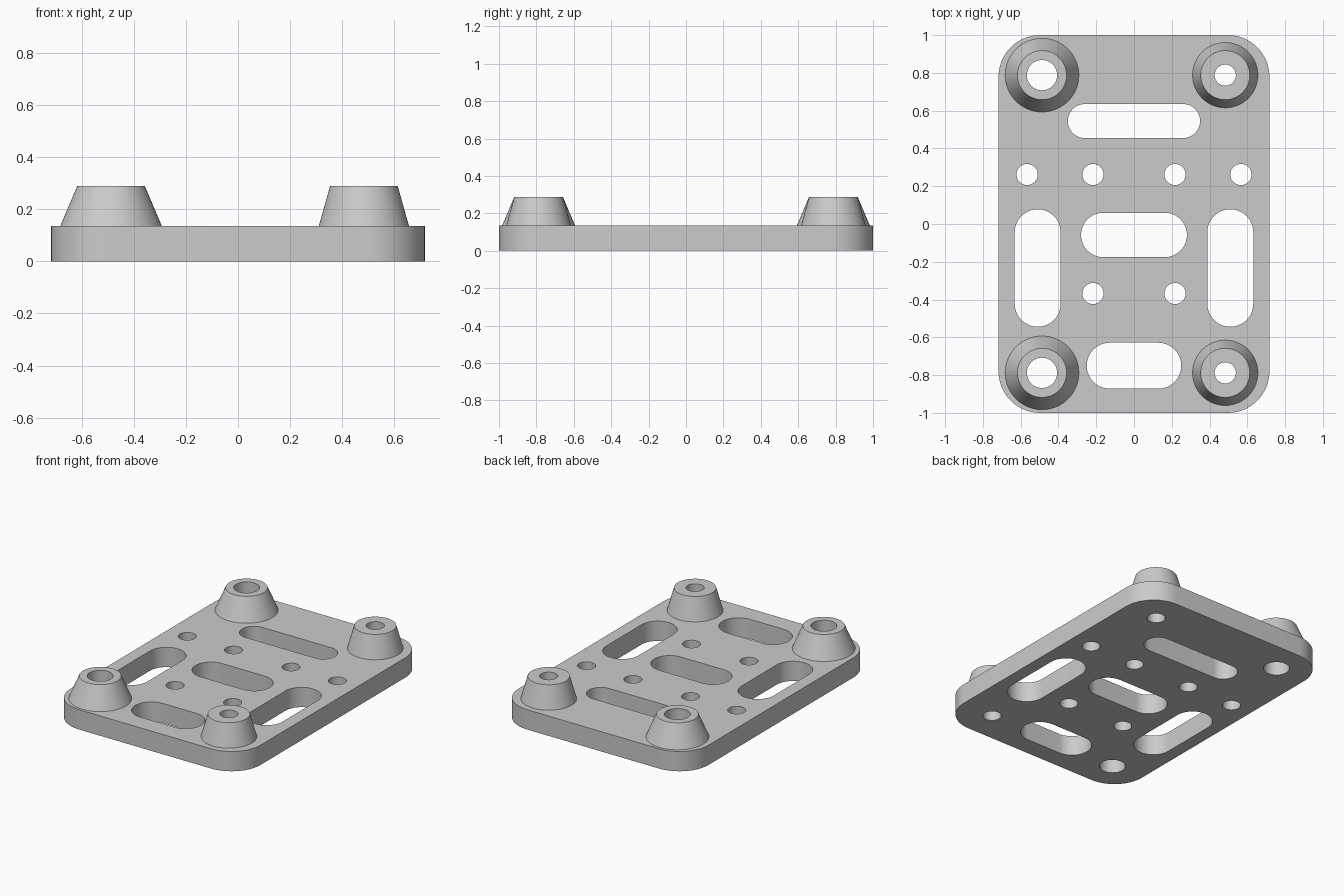
import bpy
import bmesh
from math import cos, sin, pi, radians

cube = bpy.data.objects.get("Cube")
if cube:
    bpy.data.objects.remove(cube, do_unlink=True)

PLATE_TOP = 0.135
BOSS_TOP = 0.288

grey = bpy.data.materials.new("light grey")
grey.use_nodes = True
grey.diffuse_color = (0.6, 0.6, 0.6, 1)
grey.node_tree.nodes["Principled BSDF"].inputs["Base Color"].default_value = (0.6, 0.6, 0.6, 1)


def rounded_outline(x, y, width, length, radius, steps=16):
    """Points round a rectangle with arc corners; covers slots and circles too."""
    points = []
    for quarter, (sx, sy) in enumerate([(1, 1), (-1, 1), (-1, -1), (1, -1)]):
        cx = x + sx * (width / 2 - radius)
        cy = y + sy * (length / 2 - radius)
        for i in range(steps + 1):
            a = (quarter + i / steps) * pi / 2
            points.append((cx + radius * cos(a), cy + radius * sin(a)))
    # drop repeated points where two arcs meet
    kept = []
    for p in points:
        if not kept or (p[0] - kept[-1][0]) ** 2 + (p[1] - kept[-1][1]) ** 2 > 1e-8:
            kept.append(p)
    if (kept[0][0] - kept[-1][0]) ** 2 + (kept[0][1] - kept[-1][1]) ** 2 < 1e-8:
        kept.pop()
    return kept


def slot(x, y, width, length):
    return rounded_outline(x, y, width, length, min(width, length) / 2)


def circle(x, y, radius):
    return rounded_outline(x, y, 2 * radius, 2 * radius, radius)


def finish(name, bm):
    """Turn a bmesh into a shaded object with the shared material."""
    mesh = bpy.data.meshes.new(name)
    bm.to_mesh(mesh)
    bm.free()
    mesh.materials.append(grey)
    obj = bpy.data.objects.new(name, mesh)
    bpy.context.collection.objects.link(obj)
    bpy.ops.object.select_all(action='DESELECT')
    obj.select_set(True)
    bpy.context.view_layer.objects.active = obj
    bpy.ops.object.shade_smooth_by_angle(angle=radians(30))
    return obj


# Corner bosses: name, x, y, base radius, hole radius
bosses = []
for end, y in (("front", -0.788), ("back", 0.788)):
    bosses.append((end + "_right_boss", -0.487, y, 0.195, 0.08))
    bosses.append((end + "_left_boss", 0.483, y, 0.173, 0.056))

# Openings through the plate
openings = [
    slot(0, 0.545, 0.70, 0.18),
    slot(0, -0.058, 0.56, 0.235),
    slot(0, -0.75, 0.50, 0.243),
]
for side in (-1, 1):
    openings.append(slot(side * 0.51, -0.233, 0.243, 0.622))
    for x, y in ((0.566, 0.262), (0.217, 0.262), (0.217, -0.368)):
        openings.append(circle(side * x, y, 0.056))
for _, x, y, _, hole in bosses:
    openings.append(circle(x, y, hole))

# Plate: filled outline with holes, given thickness
curve = bpy.data.curves.new("plate_outline", 'CURVE')
curve.dimensions = '2D'
curve.fill_mode = 'BOTH'
curve.extrude = PLATE_TOP / 2
for outline in [rounded_outline(0, 0, 1.434, 2, 0.22)] + openings:
    spline = curve.splines.new('POLY')
    spline.points.add(len(outline) - 1)
    for point, (x, y) in zip(spline.points, outline):
        point.co = (x, y, 0, 1)
    spline.use_cyclic_u = True
helper = bpy.data.objects.new("plate_outline", curve)
bpy.context.collection.objects.link(helper)
bpy.context.view_layer.update()
filled = bpy.data.meshes.new_from_object(
    helper.evaluated_get(bpy.context.evaluated_depsgraph_get()))
bpy.data.objects.remove(helper, do_unlink=True)

bm = bmesh.new()
bm.from_mesh(filled)
bpy.data.meshes.remove(filled)
bmesh.ops.remove_doubles(bm, verts=bm.verts, dist=0.0001)
bmesh.ops.translate(bm, verts=bm.verts, vec=(0, 0, PLATE_TOP / 2))
bmesh.ops.recalc_face_normals(bm, faces=bm.faces)
finish("base_plate", bm)


# Bosses: tapered outside, flat rim, straight bore
def add_boss(name, x, y, base, hole, sides=64):
    bm = bmesh.new()
    profile = [(base, PLATE_TOP), (0.13, BOSS_TOP), (hole, BOSS_TOP), (hole, PLATE_TOP)]
    rings = [[bm.verts.new((x + r * cos(2 * pi * i / sides), y + r * sin(2 * pi * i / sides), z))
              for i in range(sides)] for r, z in profile]
    for low, high in zip(rings, rings[1:]):
        for i in range(sides):
            j = (i + 1) % sides
            bm.faces.new((low[i], low[j], high[j], high[i]))
    finish(name, bm)


for boss in bosses:
    add_boss(*boss)
